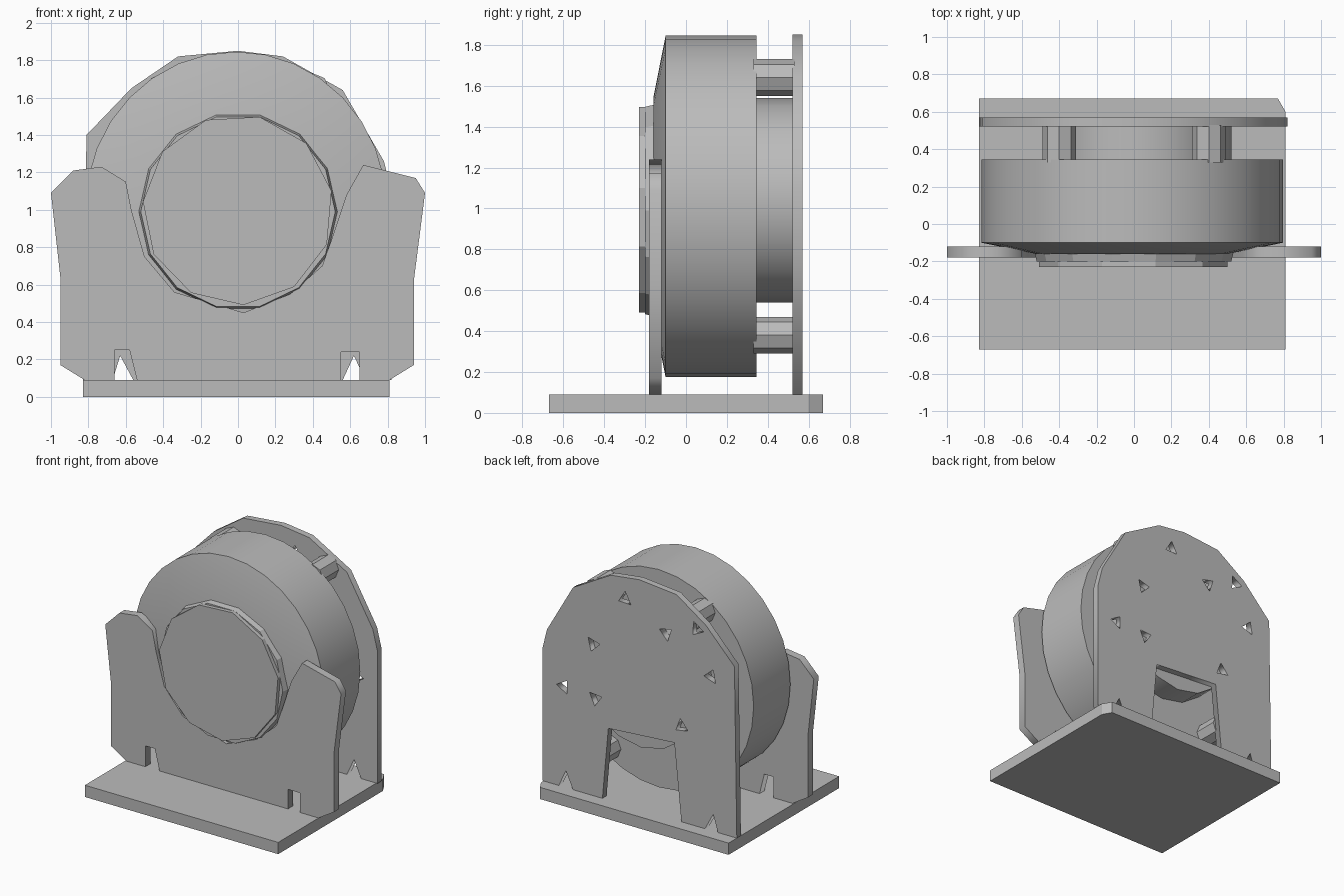
import bpy, bmesh, math

cube = bpy.data.objects.get("Cube")
if cube:
    bpy.data.objects.remove(cube)

grey = bpy.data.materials.new("plain_grey")
grey.use_nodes = True
COLOUR = (0.5, 0.5, 0.5, 1)
grey.diffuse_color = COLOUR
grey.node_tree.nodes["Principled BSDF"].inputs["Base Color"].default_value = COLOUR


def add(name, bm, smooth=False):
    bmesh.ops.recalc_face_normals(bm, faces=bm.faces)
    mesh = bpy.data.meshes.new(name)
    bm.to_mesh(mesh)
    bm.free()
    mesh.materials.append(grey)
    obj = bpy.data.objects.new(name, mesh)
    bpy.context.collection.objects.link(obj)
    if smooth:
        bpy.ops.object.select_all(action='DESELECT')
        obj.select_set(True)
        bpy.context.view_layer.objects.active = obj
        bpy.ops.object.shade_smooth_by_angle(angle=math.radians(25))
    return obj


def plate(name, loops, y, half):
    """Upright sheet cut from x-z outlines; inner outlines become holes."""
    curve = bpy.data.curves.new(name + "_outline", 'CURVE')
    curve.dimensions = '2D'
    curve.fill_mode = 'BOTH'
    curve.extrude = half
    for loop in loops:
        spline = curve.splines.new('POLY')
        spline.points.add(len(loop) - 1)
        for point, (x, z) in zip(spline.points, loop):
            point.co = (x, z, 0, 1)
        spline.use_cyclic_u = True
    temp = bpy.data.objects.new(name + "_outline", curve)
    bpy.context.collection.objects.link(temp)
    bpy.context.view_layer.update()
    bm = bmesh.new()
    bm.from_mesh(temp.evaluated_get(bpy.context.evaluated_depsgraph_get()).to_mesh())
    bpy.data.objects.remove(temp)
    bmesh.ops.remove_doubles(bm, verts=bm.verts, dist=0.0005)
    for v in bm.verts:
        x, z, depth = v.co
        v.co = (x, y - depth, z)
    return add(name, bm)


def turned(name, profile, segments, cx=0, cz=1.01, squash=1, turn=0, smooth=True):
    """Solid of (radius, y) rings about a front-to-back axis."""
    bm = bmesh.new()
    rings = []
    for r, y in profile:
        angles = [turn + math.tau * i / segments for i in range(segments)]
        rings.append([bm.verts.new((cx + squash * r * math.cos(a), y, cz + r * math.sin(a)))
                      for a in angles])
    for a, b in zip(rings, rings[1:]):
        for i in range(segments):
            j = (i + 1) % segments
            bm.faces.new((a[i], a[j], b[j], b[i]))
    bm.faces.new(rings[0])
    bm.faces.new(rings[-1])
    return add(name, bm, smooth)


# Base sheet with one clipped corner
bm = bmesh.new()
corners = [(-0.83, -0.67), (0.81, -0.67), (0.81, 0.6), (0.77, 0.67), (-0.83, 0.67)]
floor = bm.faces.new([bm.verts.new((x, y, 0)) for x, y in corners])
lift = bmesh.ops.extrude_face_region(bm, geom=[floor])["geom"]
for v in lift:
    if isinstance(v, bmesh.types.BMVert):
        v.co.z = 0.09
add("base_plate", bm)

# Front cradle: two horns around a round seat, with slots at the foot
cradle = [(-0.82, 0.09), (-0.95, 0.17), (-0.95, 0.64), (-1, 1.09), (-0.88, 1.21),
          (-0.73, 1.23), (-0.6, 1.15), (-0.57, 1.0), (-0.5, 0.75), (-0.34, 0.56),
          (0.03, 0.45), (0.28, 0.55), (0.45, 0.7), (0.5, 0.84), (0.58, 1.08),
          (0.67, 1.24), (0.95, 1.17), (1, 1.09), (0.94, 0.62), (0.94, 0.17), (0.81, 0.09),
          (0.65, 0.09), (0.65, 0.24), (0.55, 0.24), (0.55, 0.09),
          (-0.54, 0.09), (-0.58, 0.25), (-0.66, 0.25), (-0.66, 0.09)]
plate("front_cradle", [cradle], -0.15, 0.03)

# Back support: arched sheet with a doorway, foot slots and bolt holes
support = [(0.82, 0.09), (0.82, 1.1), (0.78, 1.26), (0.56, 1.64), (0.24, 1.82), (0, 1.85),
           (-0.32, 1.82), (-0.57, 1.65), (-0.81, 1.4), (-0.83, 0.09),
           (-0.67, 0.09), (-0.63, 0.22), (-0.56, 0.09), (-0.36, 0.09), (-0.3, 0.68),
           (0.26, 0.64), (0.31, 0.09), (0.56, 0.09), (0.62, 0.22), (0.68, 0.09)]
holes = [(0.64, 0.86), (0.39, 1.25), (0.12, 1.67), (-0.23, 1.5),
         (-0.49, 1.6), (-0.61, 1.27), (0.37, 0.84), (-0.36, 0.82)]
loops = [support]
for n, (x, z) in enumerate(holes):
    angles = [n * 0.8 + math.tau * k / 3 for k in range(3)]
    loops.append([(x + 0.06 * math.cos(a), z + 0.06 * math.sin(a)) for a in angles])
plate("back_support", loops, 0.545, 0.025)

# Drum with a shallow front cone, and its front hub
turned("drum", [(0.835, 0.345), (0.835, -0.1), (0.53, -0.16)], 32, cx=-0.01, squash=0.965)
turned("hub", [(0.54, -0.12), (0.52, -0.2)], 14, cz=0.99, smooth=False)
turned("hub_cover", [(0.51, -0.2), (0.51, -0.23)], 11, cz=1.0, turn=0.2, smooth=False)

# Motor and spacers between the drum and the back support
turned("motor", [(0.5, 0.34), (0.5, 0.52)], 16, cx=0.02, cz=1.04)
for x in (-0.4, 0.4):
    for z in (0.38, 1.64):
        side = "left" if x > 0 else "right"
        level = "upper" if z > 1 else "lower"
        turned(f"{level}_{side}_spacer", [(0.09, 0.33), (0.09, 0.53)], 8, cx=x, cz=z)
